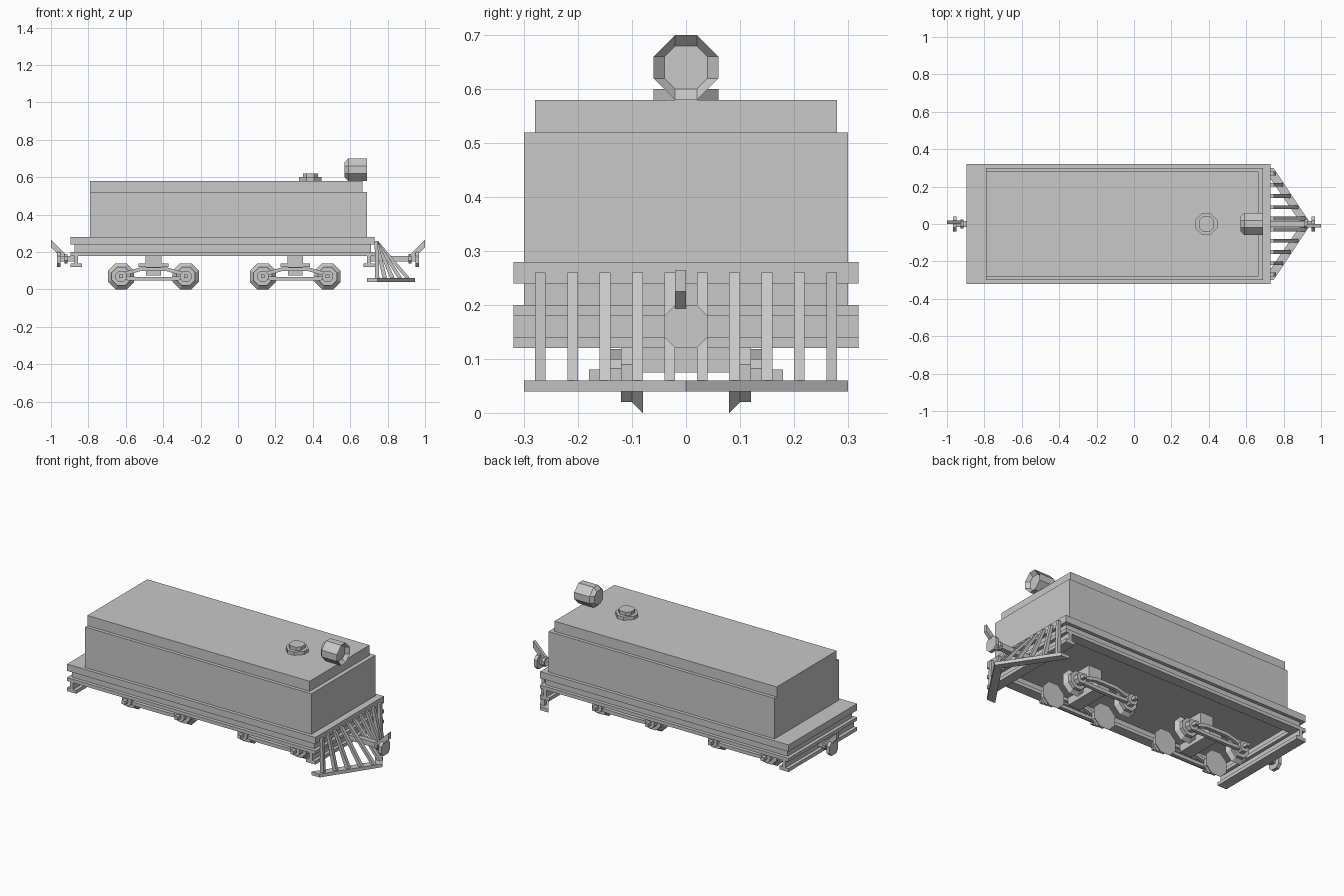
import bpy, bmesh
from mathutils import Vector

if "Cube" in bpy.data.objects:
    bpy.data.objects.remove(bpy.data.objects["Cube"])

grey = bpy.data.materials.new("plain grey")
grey.diffuse_color = (0.58, 0.58, 0.58, 1)
grey.use_nodes = True
grey.node_tree.nodes["Principled BSDF"].inputs["Base Color"].default_value = grey.diffuse_color


def finish(name, bm):
    bmesh.ops.recalc_face_normals(bm, faces=bm.faces)
    me = bpy.data.meshes.new(name)
    bm.to_mesh(me)
    bm.free()
    me.materials.append(grey)
    ob = bpy.data.objects.new(name, me)
    bpy.context.collection.objects.link(ob)
    return ob


def loft(name, rings):
    """Skin a list of equal-length point rings and cap both ends."""
    bm = bmesh.new()
    vs = [[bm.verts.new(p) for p in r] for r in rings]
    n = len(rings[0])
    for a, b in zip(vs, vs[1:]):
        for i in range(n):
            j = (i + 1) % n
            bm.faces.new((a[i], a[j], b[j], b[i]))
    bm.faces.new(vs[0])
    bm.faces.new(vs[-1])
    return finish(name, bm)


def box(name, x0, x1, y0, y1, z0, z1):
    return loft(name, [[(x0, y0, z), (x1, y0, z), (x1, y1, z), (x0, y1, z)] for z in (z0, z1)])


def rail_frame(name, x, y, w, z0, z1):
    """Rectangular ring of four rails, w wide, outer edge at x[0], x[1], +-y."""
    box(name + "_left", x[0], x[1], y - w, y, z0, z1)
    box(name + "_right", x[0], x[1], -y, w - y, z0, z1)
    box(name + "_rear", x[0], x[0] + w, w - y, y - w, z0, z1)
    box(name + "_front", x[1] - w, x[1], w - y, y - w, z0, z1)


def side_profile(name, pts, y0, y1):
    """Extrude an x-z outline across y."""
    return loft(name, [[(x, y, z) for x, z in pts] for y in (y0, y1)])


def lathe(name, axis, centre, steps):
    """Eight-sided turned part; steps are (offset along axis, radius, half flat)."""
    u, v = [(1, 2), (0, 2), (0, 1)][axis]
    rings = []
    for off, r, t in steps:
        ring = []
        for a, b in ((r, t), (t, r), (-t, r), (-r, t), (-r, -t), (-t, -r), (t, -r), (r, -t)):
            p = Vector(centre)
            p[axis] += off
            p[u] += a
            p[v] += b
            ring.append(p)
        rings.append(ring)
    return loft(name, rings)


# deck: top plate on a hollow underframe of flanged rails
box("deck_top", -0.895, 0.73, -0.32, 0.32, 0.24, 0.28)
rail_frame("frame_web", (-0.875, 0.71), 0.30, 0.02, 0.20, 0.24)
rail_frame("frame_flange", (-0.895, 0.73), 0.32, 0.06, 0.18, 0.20)

# tank body
box("tank_lower", -0.79, 0.69, -0.30, 0.30, 0.28, 0.52)
box("tank_upper", -0.79, 0.665, -0.28, 0.28, 0.52, 0.58)

# filler hatch and headlight with recessed lens
lathe("hatch", 2, (0.387, 0, 0.58),
      [(0, 0.06, 0.02), (0.02, 0.06, 0.02), (0.02, 0.04, 0.02), (0.04, 0.04, 0.02)])
lathe("headlight", 0, (0, 0, 0.64),
      [(0.57, 0.04, 0.02), (0.59, 0.06, 0.02), (0.69, 0.06, 0.02), (0.67, 0.04, 0.02)])

# footboards at both ends
for end, x in (("rear", -0.865), ("front", 0.70)):
    box(end + "_footboard_web", x - 0.01, x + 0.01, -0.32, 0.32, 0.14, 0.18)
    box(end + "_footboard", x - 0.03, x + 0.03, -0.32, 0.32, 0.12, 0.14)

# couplers
for end, s, root in (("rear", -1, 0.86), ("front", 1, 0.71)):
    xs = sorted((s * root, s * 0.95))
    box(end + "_coupler_shank", *xs, -0.015, 0.015, 0.15, 0.18)
    lathe(end + "_coupler_disc", 0, (s * 0.958, 0, 0.16), [(-0.01, 0.04, 0.02), (0.01, 0.04, 0.02)])
    lathe(end + "_coupler_collar", 0, (s * 0.92, 0, 0.165), [(-0.008, 0.025, 0.01), (0.008, 0.025, 0.01)])
    pts = [(0.915, 0.18), (0.955, 0.18), (1.0, 0.225), (1.0, 0.265)]
    side_profile(end + "_coupler_hook", [(s * x, z) for x, z in pts],
                 *((-0.02, 0) if s > 0 else (0, 0.02)))

# slatted pilot: V-shaped foot and ten sloping slats
v = [(0.945, 0), (0.745, 0.30), (0.69, 0.30), (0.895, 0), (0.69, -0.30), (0.745, -0.30)]
loft("pilot_foot", [[(x, y, z) for x, y in v] for z in (0.04, 0.06)])
for i in range(10):
    y = -0.27 + 0.06 * i
    xb = 0.94 - 0.683 * abs(y)
    side_profile("pilot_slat", [(0.731, 0.26), (0.748, 0.26), (xb, 0.06), (xb - 0.024, 0.06)],
                 y - 0.01, y + 0.01)

# two four-wheel trucks
for c in (-0.452, 0.306):
    box("truck_pedestal", c - 0.042, c + 0.042, -0.05, 0.05, 0.14, 0.24)
    box("truck_bolster", c - 0.08, c + 0.08, -0.05, 0.05, 0.12, 0.14)
    box("truck_crossbeam", c - 0.04, c + 0.04, -0.12, 0.12, 0.075, 0.12)
    for dx in (-0.173, 0.173):
        for s in (-1, 1):
            x = c + dx
            lathe("wheel", 1, (x, 0, 0.07),
                  [(s * 0.08, 0.07, 0.03), (s * 0.10, 0.05, 0.02), (s * 0.12, 0.05, 0.02)])
            lathe("axle_box", 1, (x, 0, 0.07), [(s * 0.12, 0.03, 0.0125), (s * 0.15, 0.03, 0.0125)])
            box("axle_stub", x - 0.01, x + 0.01, *sorted((s * 0.15, s * 0.18)), 0.06, 0.08)
    for s in (-1, 1):
        ys = sorted((s * 0.12, s * 0.14))
        for name, ze, zm in (("upper_arch_bar", 0.083, 0.108), ("lower_arch_bar", 0.06, 0.057)):
            mid = [(-0.16, ze), (-0.07, zm), (0.07, zm), (0.16, ze)]
            pts = ([(c + x, z + 0.01) for x, z in mid]
                   + [(c + x, z - 0.01) for x, z in reversed(mid)])
            side_profile(name, pts, *ys)
